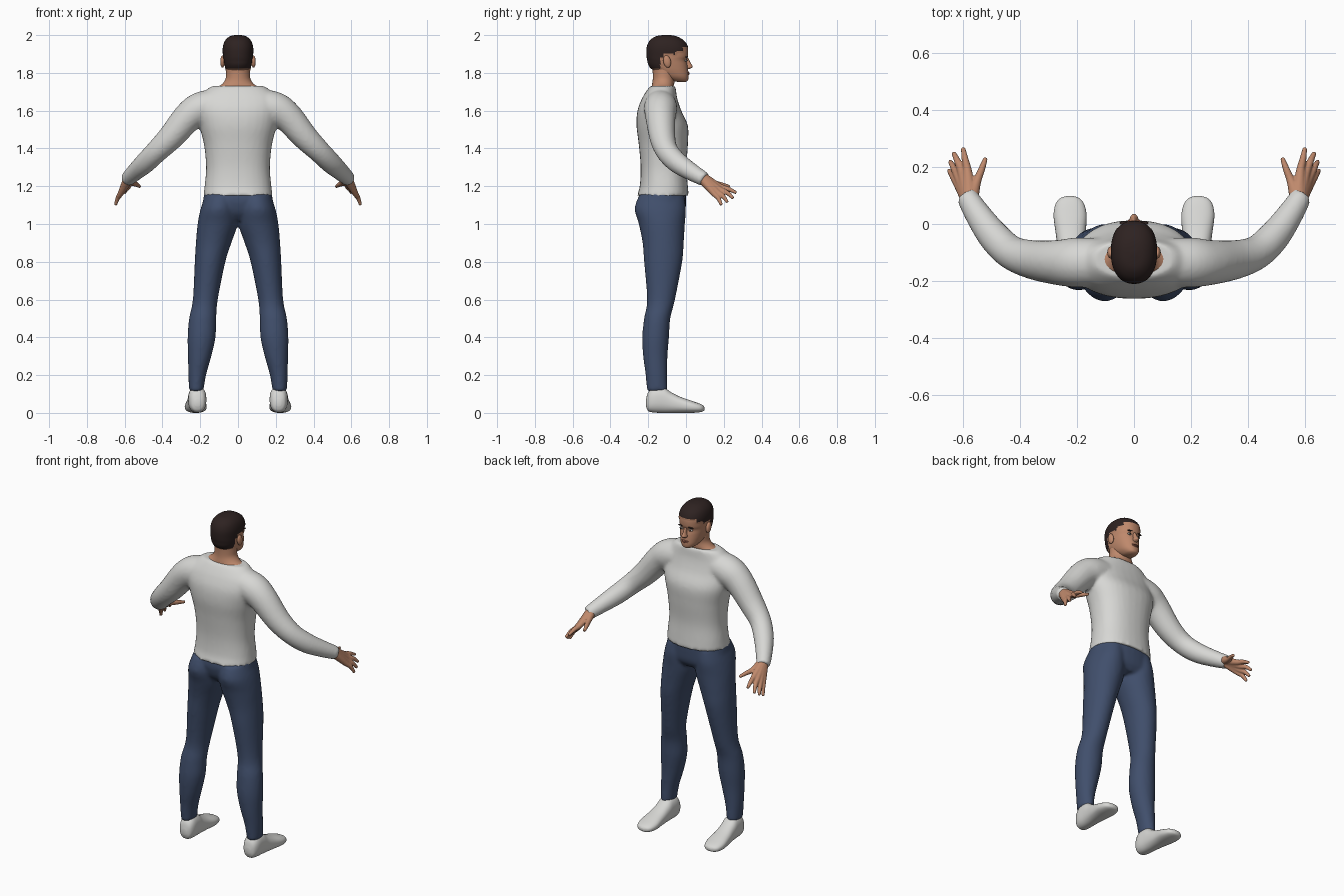
import bpy
import bmesh
from math import cos, sin, pi
from mathutils import Vector, Matrix

cube = bpy.data.objects.get("Cube")
if cube:
    bpy.data.objects.remove(cube, do_unlink=True)


def material(name, r, g, b):
    m = bpy.data.materials.new(name)
    m.use_nodes = True
    m.diffuse_color = (r, g, b, 1)
    bsdf = m.node_tree.nodes["Principled BSDF"]
    bsdf.inputs["Base Color"].default_value = (r, g, b, 1)
    bsdf.inputs["Roughness"].default_value = 0.8
    return m


SKIN = material("skin", 0.52, 0.25, 0.15)
SHIRT = material("off_white_cloth", 0.68, 0.68, 0.66)
DENIM = material("navy_denim", 0.052, 0.078, 0.15)
HAIR = material("dark_brown_hair", 0.027, 0.016, 0.015)
LIPS = material("lip_pink", 0.36, 0.13, 0.09)
EYE = material("eye_white", 0.6, 0.57, 0.53)
IRIS = material("iris_dark", 0.03, 0.02, 0.015)


def spline(rows, steps):
    """Smoothly interpolate rows of numbers through every row."""
    pts = [rows[0]] + list(rows) + [rows[-1]]
    out = []
    for a, b, c, d in zip(pts, pts[1:], pts[2:], pts[3:]):
        for k in range(steps):
            t = k / steps
            out.append([q + 0.5 * t * (r - p + t * (2 * p - 5 * q + 4 * r - s
                        + t * (3 * (q - r) + s - p))) for p, q, r, s in zip(a, b, c, d)])
    return out + [list(rows[-1])]


def skin_rings(bm, rings):
    """Bridge rings of points into a closed skin."""
    loops = [[bm.verts.new(p) for p in ring] for ring in rings]
    n = len(loops[0])
    for a, b in zip(loops, loops[1:]):
        for i in range(n):
            j = (i + 1) % n
            bm.faces.new((a[i], a[j], b[j], b[i]))
    bm.faces.new(loops[0][::-1])
    bm.faces.new(loops[-1])


def loft(bm, rows, axis="z", side=1, seg=32, steps=5, power=2.0):
    """Rows: position, centre x, half width, low edge, high edge."""
    def bend(v):
        return (abs(v) ** (2 / power)) * (1 if v > 0 else -1)
    rings = []
    for pos, cx, hw, lo, hi in spline(rows, steps):
        ring = []
        for i in range(seg):
            a = 2 * pi * i / seg
            x = side * cx + hw * bend(cos(a))
            w = (lo + hi) / 2 + (hi - lo) / 2 * bend(sin(a))
            ring.append((x, w, pos) if axis == "z" else (x, pos, w))
        rings.append(ring)
    skin_rings(bm, rings)


def tube(bm, rows, side=1, seg=20, steps=5):
    """Rows: x, y, z, radius."""
    path = spline(rows, steps)
    pts = [Vector((side * p[0], p[1], p[2])) for p in path]
    rings = []
    for i, p in enumerate(pts):
        t = (pts[min(i + 1, len(pts) - 1)] - pts[max(i - 1, 0)]).normalized()
        u = t.cross(Vector((0, 0, 1))).normalized()
        v = u.cross(t)
        r = path[i][3]
        rings.append([p + r * (u * cos(2 * pi * k / seg) + v * sin(2 * pi * k / seg))
                      for k in range(seg)])
    skin_rings(bm, rings)


def finish(bm, name, *mats, voxel=0, smooth=5):
    bmesh.ops.recalc_face_normals(bm, faces=bm.faces)
    for f in bm.faces:
        f.smooth = True
    me = bpy.data.meshes.new(name)
    bm.to_mesh(me)
    bm.free()
    ob = bpy.data.objects.new(name, me)
    bpy.context.collection.objects.link(ob)
    for m in mats:
        me.materials.append(m)
    if voxel:
        fuse = ob.modifiers.new("fuse", "REMESH")
        fuse.mode = "VOXEL"
        fuse.voxel_size = voxel
        fuse.use_smooth_shade = True
        relax = ob.modifiers.new("relax", "SMOOTH")
        relax.factor = 0.5
        relax.iterations = smooth
    return ob


def ellipsoid(name, mat, loc, size, tilt=0, axis="X"):
    bm = bmesh.new()
    m = Matrix.Translation(loc) @ Matrix.Rotation(tilt, 4, axis) @ Matrix.Diagonal((*size, 1))
    bmesh.ops.create_uvsphere(bm, u_segments=20, v_segments=12, radius=1, matrix=m)
    return finish(bm, name, mat)


# Shirt: torso and sleeves fused together
bm = bmesh.new()
loft(bm, [(1.15, 0, .183, -.26, .015), (1.2, 0, .177, -.245, .01), (1.3, 0, .169, -.24, .003),
          (1.42, 0, .18, -.25, .01), (1.52, 0, .205, -.262, .01), (1.6, 0, .22, -.257, -.025),
          (1.66, 0, .215, -.235, -.045), (1.7, 0, .18, -.212, -.052), (1.73, 0, .14, -.19, -.055)],
     power=2.3)
for s in (1, -1):
    tube(bm, [(.12, -.135, 1.63, .085), (.2, -.135, 1.61, .088), (.265, -.135, 1.565, .08),
              (.355, -.125, 1.46, .069), (.43, -.1, 1.385, .06), (.49, -.045, 1.325, .056),
              (.545, .03, 1.275, .047), (.588, .1, 1.235, .038)], s)
finish(bm, "shirt", SHIRT, voxel=.01)

# Trousers: pelvis and both legs
bm = bmesh.new()
loft(bm, [(1.175, 0, .176, -.245, 0), (1.12, 0, .186, -.252, 0), (1.06, 0, .19, -.235, -.005),
          (1.02, 0, .15, -.2, -.03)], power=2.3)
for s in (1, -1):
    loft(bm, [(1.15, .095, .08, -.25, -.01), (1.08, .102, .096, -.272, 0), (1, .108, .106, -.25, -.006),
              (.9, .129, .094, -.23, -.012), (.8, .148, .081, -.222, -.02), (.6, .173, .066, -.206, -.058),
              (.5, .187, .072, -.222, -.083), (.4, .193, .074, -.232, -.09), (.3, .203, .062, -.227, -.098),
              (.2, .216, .047, -.214, -.1), (.115, .221, .038, -.207, -.098)], side=s)
finish(bm, "trousers", DENIM, voxel=.01)

for s, side in ((1, "left"), (-1, "right")):
    # Shoe
    bm = bmesh.new()
    loft(bm, [(-.212, .214, .015, .035, .07), (-.2, .214, .036, .01, .11), (-.17, .215, .047, .002, .137),
              (-.12, .217, .048, 0, .137), (-.08, .219, .049, 0, .11), (-.03, .222, .053, 0, .085),
              (.03, .224, .058, 0, .064), (.07, .225, .05, .003, .05), (.09, .225, .034, .008, .04),
              (.098, .225, .012, .015, .03)], "y", s, power=2.4)
    finish(bm, side + "_shoe", SHIRT)

    # Hand: five digits running back through the palm to the wrist
    bm = bmesh.new()
    wrist = (.575, .08, 1.25, .03)
    digits = [((.553, .145, 1.218), (.535, .19, 1.208), (.52, .232, 1.198)),
              ((.583, .18, 1.198), (.592, .225, 1.185), (.6, .267, 1.165)),
              ((.602, .176, 1.184), (.618, .218, 1.165), (.633, .25, 1.136)),
              ((.614, .162, 1.172), (.631, .195, 1.148), (.645, .22, 1.115)),
              ((.62, .146, 1.164), (.636, .17, 1.138), (.649, .188, 1.1))]
    for a, b, c in digits:
        tube(bm, [wrist, (*a, .0165), (*b, .0125), (*c, .008)], s, 12)
    finish(bm, side + "_hand", SKIN, voxel=.004, smooth=3)

    # Ear, eye and brow
    ellipsoid(side + "_ear", SKIN, (s * .082, -.1, 1.86), (.012, .02, .033), .2)
    ellipsoid(side + "_eye", EYE, (s * .031, -.002, 1.866), (.013, .007, .006))
    ellipsoid(side + "_iris", IRIS, (s * .031, .003, 1.866), (.0055, .004, .0055))
    ellipsoid(side + "_brow", HAIR, (s * .032, .003, 1.884), (.019, .007, .0035), s * .12, "Y")

# Neck, flaring into the shoulders under the collar
bm = bmesh.new()
loft(bm, [(1.69, 0, .14, -.18, -.075), (1.72, 0, .122, -.182, -.07), (1.738, 0, .088, -.18, -.063),
          (1.765, 0, .067, -.176, -.06), (1.8, 0, .063, -.176, -.055), (1.85, 0, .062, -.18, -.05)])
finish(bm, "neck", SKIN)

# Head, with the hair picked out by height behind a stepped hairline
bm = bmesh.new()
loft(bm, [(1.752, 0, .016, -.04, -.003), (1.76, 0, .034, -.08, .01), (1.78, 0, .052, -.125, .014),
          (1.81, 0, .064, -.17, .012), (1.84, 0, .071, -.195, .008), (1.866, 0, .075, -.202, .003),
          (1.89, 0, .077, -.206, .011), (1.93, 0, .078, -.206, .01), (1.96, 0, .071, -.196, -.004),
          (1.98, 0, .057, -.178, -.028), (1.993, 0, .036, -.152, -.058), (1.998, 0, .008, -.11, -.095)],
     seg=80, steps=6, power=2.25)


def hairline(y):
    for limit, z in ((-.135, 1.825), (-.115, 1.88), (-.07, 1.905), (-.055, 1.895), (-.02, 1.915)):
        if y < limit:
            return z
    return 1.933


bm.normal_update()
hair_verts = set()
for f in bm.faces:
    c = f.calc_center_median()
    if c.z > hairline(c.y):
        f.material_index = 1
        hair_verts.update(f.verts)
for v, n in [(v, v.normal.copy()) for v in hair_verts]:
    v.co += n * .003
finish(bm, "head", SKIN, HAIR)

# Nose and lips
bm = bmesh.new()
loft(bm, [(1.82, 0, .009, -.01, .018), (1.827, 0, .0155, -.01, .031), (1.835, 0, .0145, -.01, .035),
          (1.852, 0, .0095, -.01, .025), (1.878, 0, .008, -.01, .012)], seg=20)
finish(bm, "nose", SKIN)
ellipsoid("upper_lip", LIPS, (0, .009, 1.8), (.023, .01, .0045))
ellipsoid("lower_lip", LIPS, (0, .009, 1.793), (.019, .01, .005))
